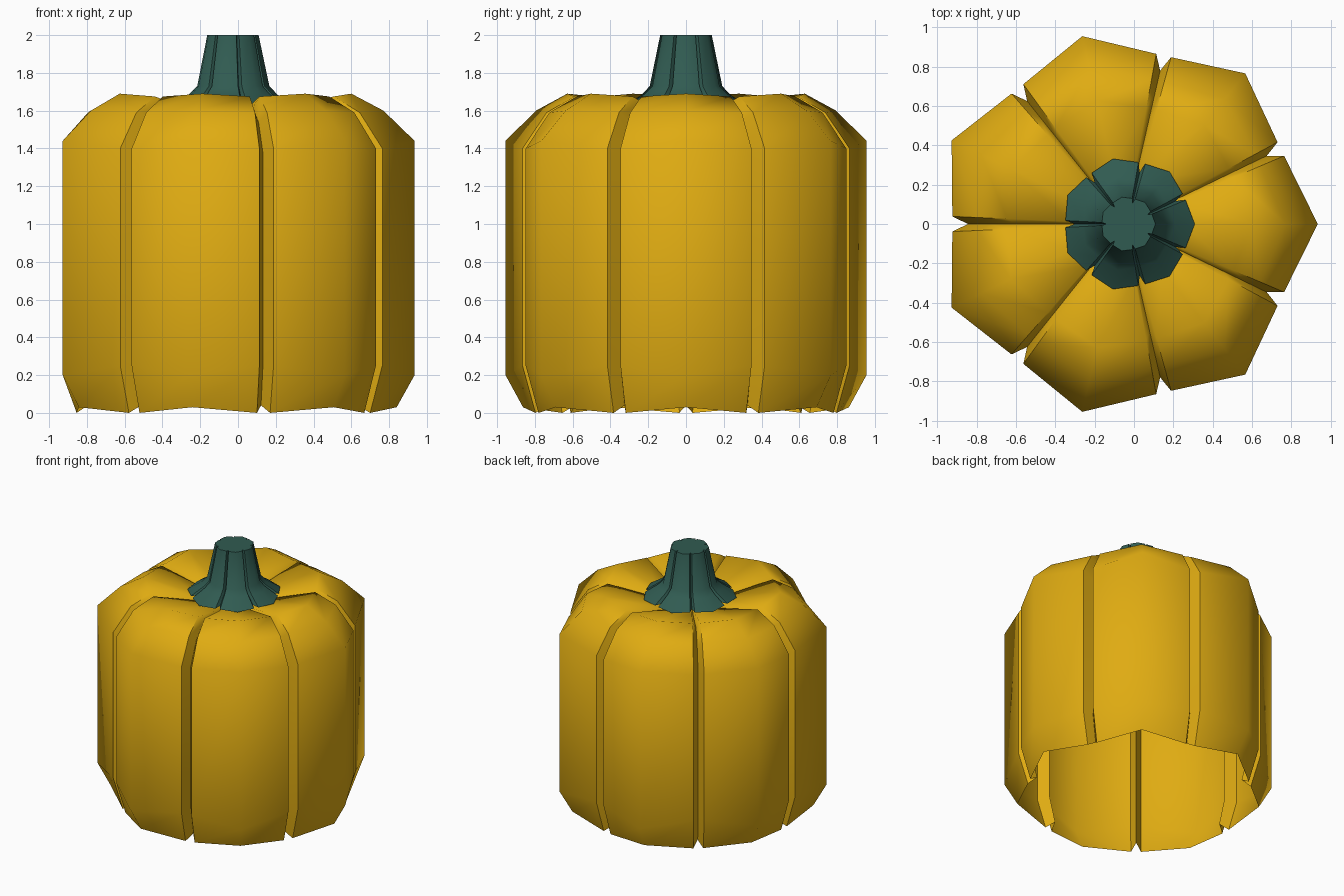
import bpy
from math import sin, cos, radians, pi

old = bpy.data.objects.get("Cube")
if old:
    bpy.data.objects.remove(old, do_unlink=True)

LOBES = 7
STEP = 2 * pi / LOBES


def make_material(name, color):
    mat = bpy.data.materials.new(name)
    mat.use_nodes = True
    mat.diffuse_color = color
    bsdf = mat.node_tree.nodes["Principled BSDF"]
    bsdf.inputs["Base Color"].default_value = color
    bsdf.inputs["Roughness"].default_value = 0.8
    return mat


def lobed_shell(name, rings, centre_x, cap_z, side_angle, mat):
    """Stack of lobed rings; each ring gives (radius, z) of ridge, shoulder and groove."""
    verts, faces = [], []
    count = LOBES * 4
    for ridge, shoulder, groove in rings:
        for i in range(LOBES):
            a = i * STEP
            for (r, z), da in ((ridge, 0), (shoulder, side_angle),
                               (groove, STEP / 2), (shoulder, STEP - side_angle)):
                verts.append((centre_x + r * cos(a + da), r * sin(a + da), z))
    for k in range(len(rings) - 1):
        for i in range(count):
            j = (i + 1) % count
            lo, hi = k * count, (k + 1) * count
            faces.append((lo + i, lo + j, hi + j, hi + i))
    # Close the top with a fan
    verts.append((centre_x, 0, cap_z))
    last = (len(rings) - 1) * count
    for i in range(count):
        faces.append((last + i, last + (i + 1) % count, len(verts) - 1))
    mesh = bpy.data.meshes.new(name)
    mesh.from_pydata(verts, [], faces)
    mesh.materials.append(mat)
    obj = bpy.data.objects.new(name, mesh)
    bpy.context.collection.objects.link(obj)
    bpy.ops.object.select_all(action='DESELECT')
    obj.select_set(True)
    bpy.context.view_layer.objects.active = obj
    bpy.ops.object.shade_smooth_by_angle(angle=radians(57))
    return obj


golden = make_material("golden yellow", (0.74, 0.41, 0.006, 1))
green = make_material("dark green", (0.03, 0.105, 0.083, 1))

# Ribbed body, open underneath and dipping towards the stem
body_rings = [
    ((0.885, 0.03), (0.81, 0.00), (0.75, 0.04)),
    ((0.98, 0.20), (0.88, 0.25), (0.80, 0.27)),
    ((0.98, 1.44), (0.88, 1.40), (0.80, 1.37)),
    ((0.815, 1.60), (0.75, 1.59), (0.69, 1.54)),
    ((0.645, 1.69), (0.60, 1.675), (0.56, 1.62)),
    ((0.30, 1.60), (0.28, 1.595), (0.26, 1.57)),
]
lobed_shell("pumpkin_body", body_rings, -0.045, 1.57, radians(23.2), golden)

# Fluted stem with a flared foot
stem_rings = [
    ((0.34, 1.62), (0.318, 1.625), (0.27, 1.63)),
    ((0.24, 1.685), (0.225, 1.69), (0.19, 1.69)),
    ((0.197, 1.73), (0.185, 1.73), (0.155, 1.73)),
    ((0.14, 2.00), (0.132, 2.00), (0.11, 2.00)),
]
lobed_shell("stem", stem_rings, -0.031, 2.0, radians(22.5), green)
